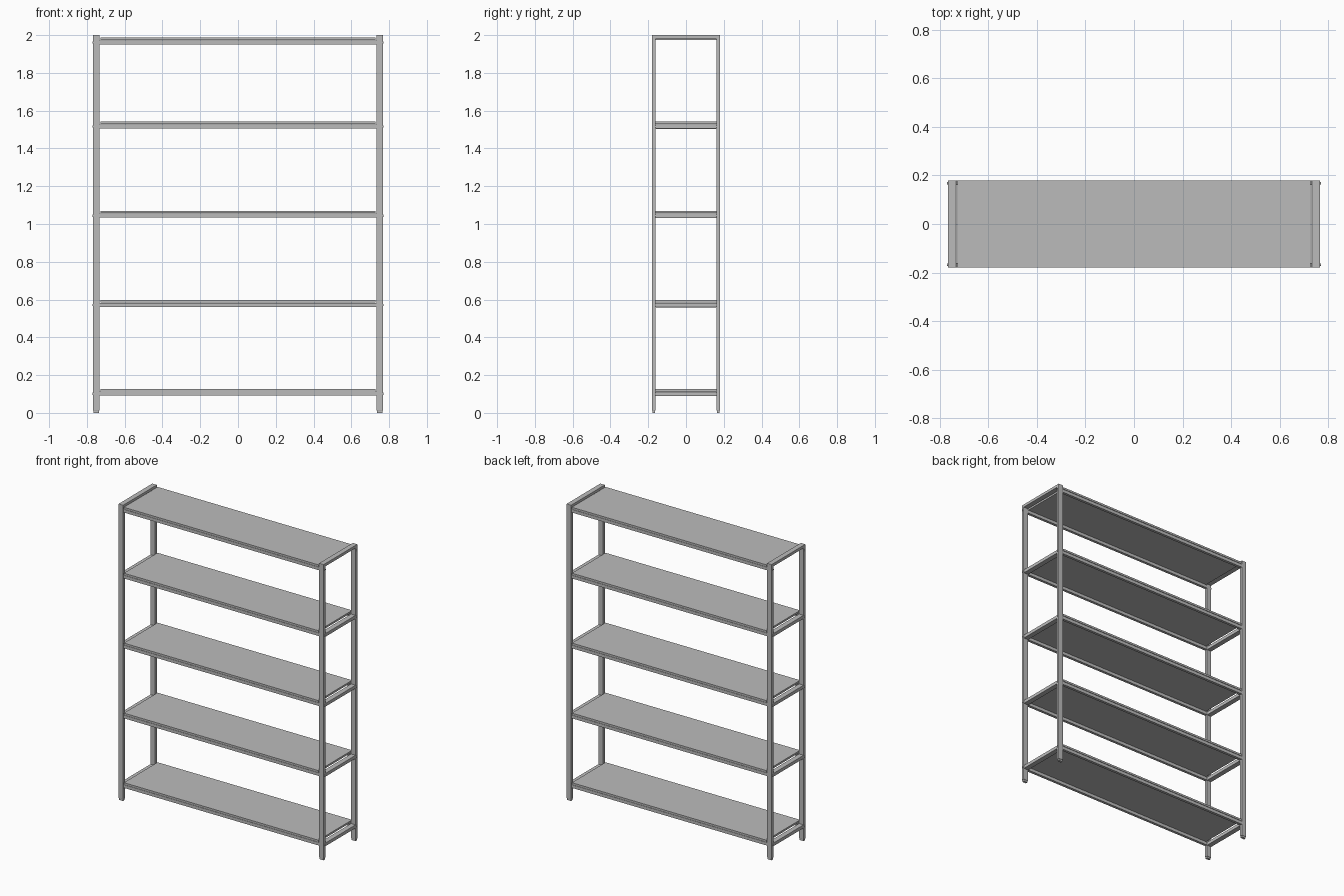
import bpy
import bmesh
from mathutils import Matrix

cube = bpy.data.objects.get("Cube")
if cube:
    bpy.data.objects.remove(cube, do_unlink=True)

grey = bpy.data.materials.new("steel grey")
grey.use_nodes = True
colour = (0.5, 0.5, 0.5, 1)
grey.diffuse_color = colour
grey.node_tree.nodes["Principled BSDF"].inputs["Base Color"].default_value = colour


def finish(name, bm):
    mesh = bpy.data.meshes.new(name)
    bm.to_mesh(mesh)
    bm.free()
    mesh.materials.append(grey)
    obj = bpy.data.objects.new(name, mesh)
    bpy.context.collection.objects.link(obj)
    return obj


def box(name, x, y, z, bevel=0):
    """Box between the given (low, high) limits on each axis."""
    bm = bmesh.new()
    bmesh.ops.create_cube(bm, size=1)
    for v in bm.verts:
        v.co = [lim[c > 0] for lim, c in zip((x, y, z), v.co)]
    obj = finish(name, bm)
    if bevel:
        mod = obj.modifiers.new("soft edges", "BEVEL")
        mod.width = bevel
        mod.segments = 2
    return obj


def span(side, low, high):
    """Limits mirrored to the given side of the centre."""
    return tuple(sorted((side * low, side * high)))


def bolt(name, x, y, z):
    bm = bmesh.new()
    bmesh.ops.create_cone(bm, cap_ends=True, segments=12, radius1=0.006,
                          radius2=0.006, depth=0.008,
                          matrix=Matrix.Translation((x, y, z)) @ Matrix.Rotation(1.5708, 4, "Y"))
    return finish(name, bm)


IN_X, OUT_X = 0.732, 0.767
IN_Y, OUT_Y = 0.161, 0.18
TOPS = (0.127, 0.597, 1.07, 1.542, 1.987)

# Corner posts with small feet
for sx, side in ((-1, "right"), (1, "left")):
    for sy, end in ((-1, "front"), (1, "back")):
        box(f"{end}_{side}_post", span(sx, IN_X, OUT_X), span(sy, IN_Y, OUT_Y), (0.012, 2), 0.002)
        box(f"{end}_{side}_foot", span(sx, IN_X + 0.003, OUT_X - 0.003),
            span(sy, IN_Y + 0.002, OUT_Y - 0.002), (0, 0.012))

# Shelves: board, long rails, end rails and bolts
for i, top in enumerate(TOPS, 1):
    highest = i == len(TOPS)
    box(f"shelf_{i}_board", (-0.727, 0.727), (-OUT_Y, OUT_Y), (top - 0.013, top))
    for sy, end in ((-1, "front"), (1, "back")):
        box(f"shelf_{i}_{end}_rail", (-IN_X, IN_X), span(sy, IN_Y, OUT_Y - 0.001),
            (top - 0.036, top - 0.015))
    for sx, side in ((-1, "right"), (1, "left")):
        # The end rails of the highest shelf close off the post tops
        rail_z = (1.98, 2) if highest else (top - 0.038, top - 0.015)
        rail_y = OUT_Y if highest else IN_Y
        box(f"shelf_{i}_{side}_end_rail", span(sx, IN_X, OUT_X), (-rail_y, rail_y), rail_z, 0.002)
        for sy, end in ((-1, "front"), (1, "back")):
            bolt(f"shelf_{i}_{end}_{side}_bolt", sx * (OUT_X - 0.001), sy * 0.168, top - 0.026)
